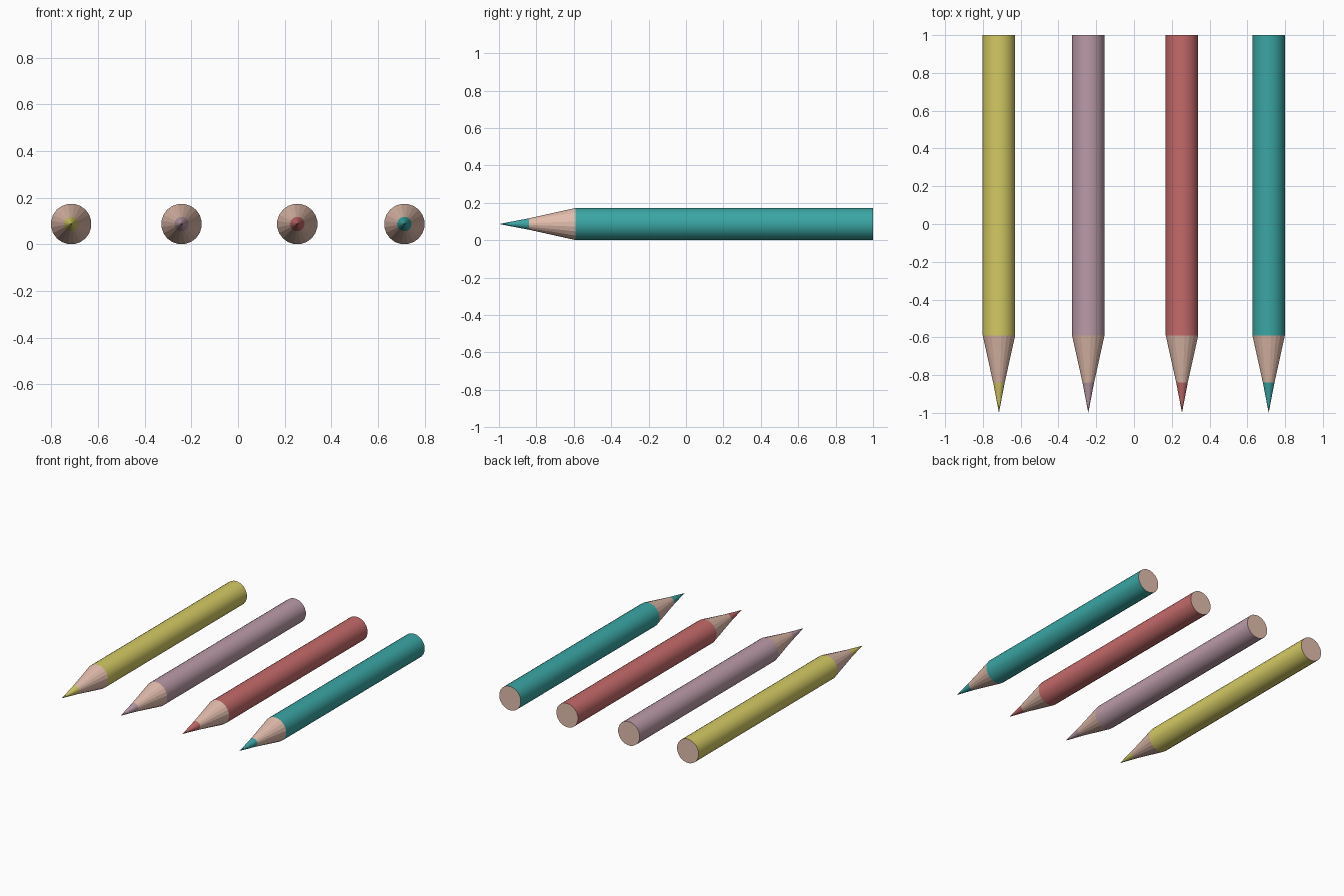
import bpy
import bmesh
from math import cos, sin, pi, radians

SIDES = 20
RADIUS = 0.087
TIP_Y, LEAD_Y, WOOD_Y, END_Y = -1.0, -0.84, -0.59, 1.0
LEAD_RADIUS = 0.031

cube = bpy.data.objects.get("Cube")
if cube:
    bpy.data.objects.remove(cube, do_unlink=True)


def to_linear(value):
    c = value / 255
    return c / 12.92 if c <= 0.04045 else ((c + 0.055) / 1.055) ** 2.4


def make_material(name, rgb):
    mat = bpy.data.materials.new(name)
    mat.use_nodes = True
    color = [to_linear(v) for v in rgb] + [1.0]
    mat.diffuse_color = color
    mat.node_tree.nodes["Principled BSDF"].inputs["Base Color"].default_value = color
    return mat


wood = make_material("bare wood", (226, 189, 172))


def make_pencil(name, x, paint):
    bm = bmesh.new()

    def ring(y, radius):
        angles = [2 * pi * (i + 0.5) / SIDES for i in range(SIDES)]
        return [bm.verts.new((radius * cos(a), y, radius * sin(a))) for a in angles]

    lead = ring(LEAD_Y, LEAD_RADIUS)
    shoulder = ring(WOOD_Y, RADIUS)
    end = ring(END_Y, RADIUS)
    tip = bm.verts.new((0, TIP_Y, 0))

    for i in range(SIDES):
        j = (i + 1) % SIDES
        # Coloured lead point
        bm.faces.new((tip, lead[i], lead[j]))
        # Sharpened wood cone, faceted
        bm.faces.new((lead[i], shoulder[i], shoulder[j], lead[j])).material_index = 1
        # Painted barrel, smooth
        bm.faces.new((shoulder[i], end[i], end[j], shoulder[j])).smooth = True
    # Bare wood end
    bm.faces.new(end).material_index = 1
    bmesh.ops.recalc_face_normals(bm, faces=bm.faces)

    # Keep the rims crisp
    for edge in bm.edges:
        if edge.calc_face_angle(0) > radians(30) or any(not f.smooth for f in edge.link_faces):
            edge.smooth = False

    mesh = bpy.data.meshes.new(name)
    bm.to_mesh(mesh)
    bm.free()
    mesh.materials.append(paint)
    mesh.materials.append(wood)
    obj = bpy.data.objects.new(name, mesh)
    obj.location = (x, 0, RADIUS)
    bpy.context.collection.objects.link(obj)


# The row of pencils
for label, x, rgb in (
    ("yellow", -0.715, (212, 202, 100)),
    ("mauve", -0.242, (187, 155, 168)),
    ("red", 0.254, (197, 106, 106)),
    ("teal", 0.713, (58, 166, 164)),
):
    make_pencil(label + "_pencil", x, make_material(label + " paint", rgb))
